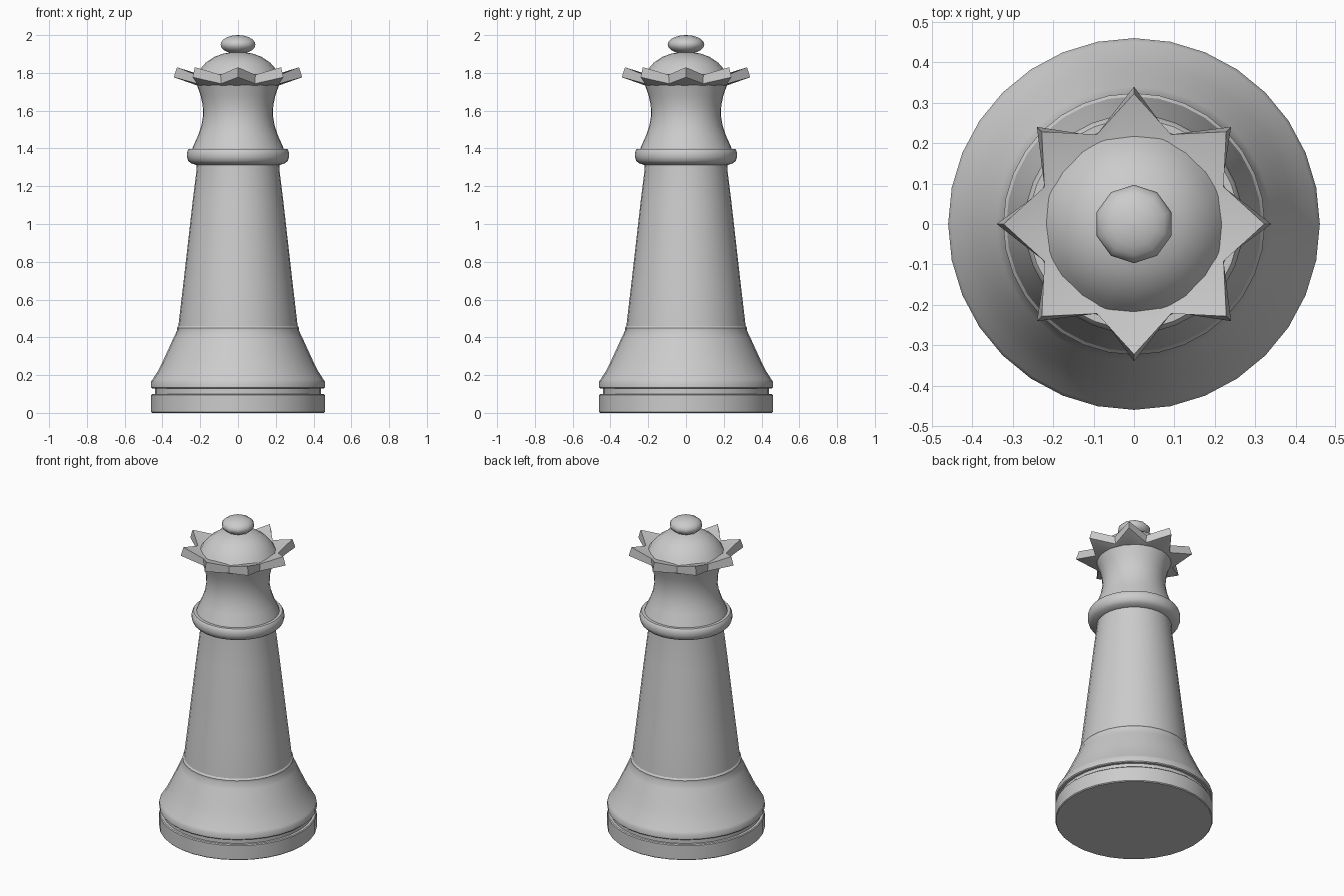
import bpy, bmesh, math

if "Cube" in bpy.data.objects:
    bpy.data.objects.remove(bpy.data.objects["Cube"])


def make_object(name, bm, angle):
    bmesh.ops.remove_doubles(bm, verts=bm.verts, dist=1e-5)
    bmesh.ops.recalc_face_normals(bm, faces=bm.faces)
    mesh = bpy.data.meshes.new(name)
    bm.to_mesh(mesh)
    bm.free()
    obj = bpy.data.objects.new(name, mesh)
    bpy.context.collection.objects.link(obj)
    bpy.ops.object.select_all(action='DESELECT')
    obj.select_set(True)
    bpy.context.view_layer.objects.active = obj
    bpy.ops.object.shade_smooth_by_angle(angle=math.radians(angle))
    return obj


def bridge(bm, rings):
    for a, b in zip(rings, rings[1:]):
        n = len(a)
        for i in range(n):
            j = (i + 1) % n
            bm.faces.new((a[i], a[j], b[j], b[i]))


def lathe(name, profile, sides, angle=35):
    """Turn (radius, z) points around z and cap both ends."""
    bm = bmesh.new()
    rings = []
    for r, z in profile:
        ring = []
        for i in range(sides):
            a = math.pi / 2 + math.tau * i / sides
            ring.append(bm.verts.new((r * math.cos(a), r * math.sin(a), z)))
        rings.append(ring)
    bridge(bm, rings)
    bm.faces.new(rings[0])
    bm.faces.new(rings[-1])
    return make_object(name, bm, angle)


# Base disc, groove and flared foot
lathe("base", [(0.455, 0), (0.46, 0.005), (0.46, 0.095), (0.455, 0.10),
               (0.44, 0.10), (0.44, 0.13), (0.455, 0.13), (0.46, 0.135),
               (0.46, 0.165), (0.452, 0.178), (0.425, 0.22), (0.395, 0.28),
               (0.365, 0.345), (0.34, 0.40), (0.323, 0.435),
               (0.324, 0.45), (0.316, 0.46)], 32)

# Tapered body
lathe("body", [(0.318, 0.43), (0.316, 0.46), (0.29, 0.68), (0.265, 0.90),
               (0.24, 1.12), (0.219, 1.29), (0.218, 1.33)], 32)

# Rounded collar
lathe("collar", [(0.20, 1.31), (0.222, 1.313), (0.25, 1.322), (0.264, 1.335),
                 (0.271, 1.355), (0.271, 1.375), (0.266, 1.39),
                 (0.26, 1.398), (0.20, 1.398)], 32)

# Waisted neck
lathe("neck", [(0.245, 1.39), (0.238, 1.41), (0.213, 1.465), (0.194, 1.52),
               (0.185, 1.575), (0.187, 1.63), (0.198, 1.68),
               (0.217, 1.735)], 32)

# Eight-pointed crown: star rings, tips tilted upward
bm = bmesh.new()
rings = []
for tip, valley in [((0.215, 1.733), (0.215, 1.733)), ((0.340, 1.777), (0.235, 1.743)),
                    ((0.323, 1.83), (0.240, 1.790)), ((0.20, 1.79), (0.20, 1.785))]:
    ring = []
    for i in range(16):
        r, z = valley if i % 2 else tip
        a = math.tau * i / 16
        ring.append(bm.verts.new((r * math.cos(a), r * math.sin(a), z)))
    rings.append(ring)
bridge(bm, rings)
bm.faces.new(rings[0])
bm.faces.new(rings[-1])
make_object("crown_points", bm, 30)

# Domed cap
lathe("dome", [(0.225, 1.745), (0.23, 1.775), (0.205, 1.815), (0.17, 1.855),
               (0.125, 1.885), (0.075, 1.903), (0.02, 1.91)], 20, 40)

# Flattened ball on top
ball = [(max(0.097 * math.sin(t), 0.001), 1.95 - 0.05 * math.cos(t))
        for t in (math.pi * k / 10 for k in range(11))]
lathe("finial", ball, 10, 60)
